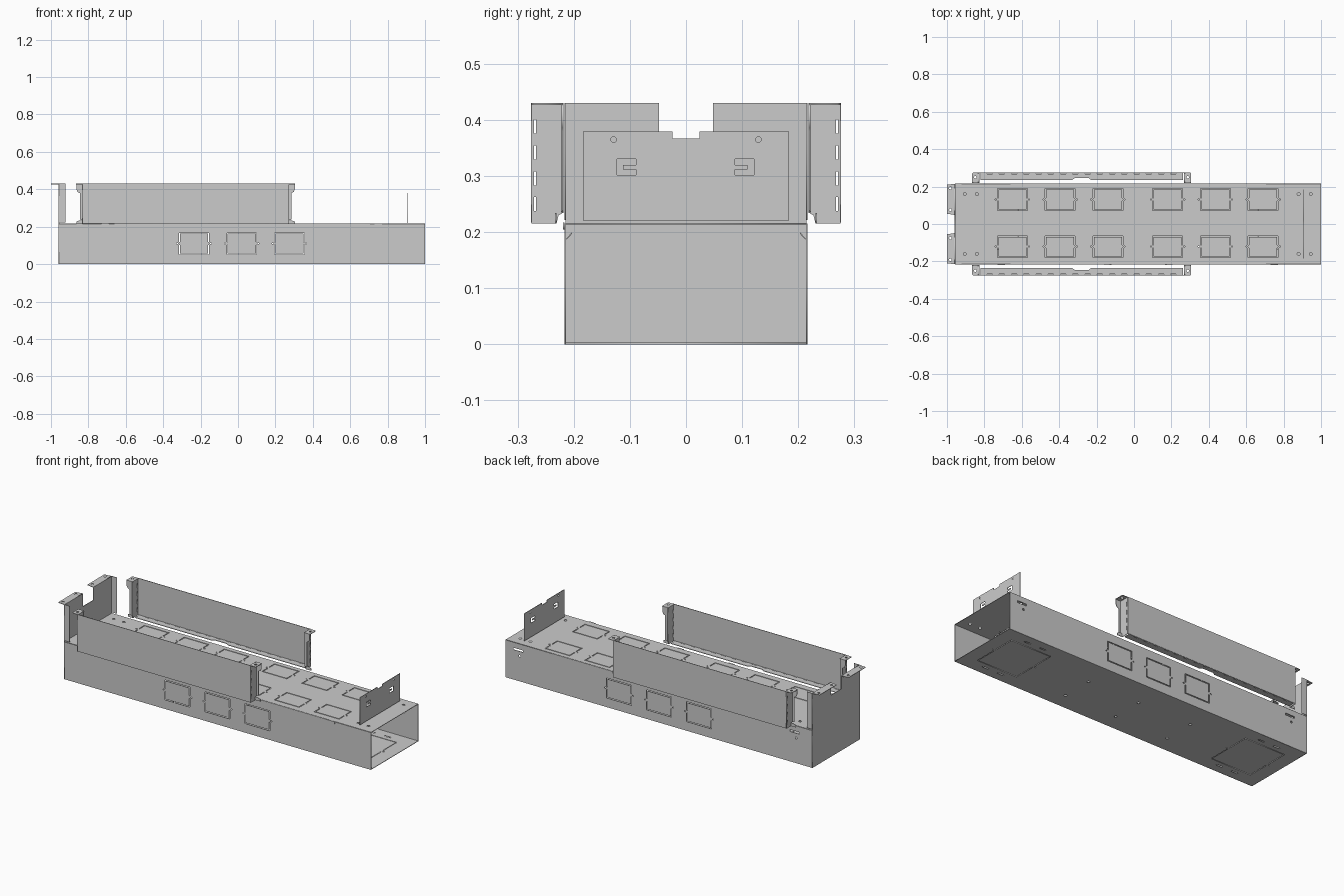
import bpy
import math
from mathutils import Matrix

if "Cube" in bpy.data.objects:
    bpy.data.objects.remove(bpy.data.objects["Cube"])

T = 0.0015  # half thickness of the sheet metal


def frame(plane, d):
    """Matrix taking flat (u, v) to the xy, xz or yz plane at distance d."""
    axes = {'xy': ((1, 0, 0), (0, 1, 0), (0, 0, 1), (0, 0, d)),
            'xz': ((1, 0, 0), (0, 0, 1), (0, -1, 0), (0, d, 0)),
            'yz': ((0, 1, 0), (0, 0, 1), (1, 0, 0), (d, 0, 0))}[plane]
    m = Matrix.Identity(4)
    for c in range(4):
        for r in range(3):
            m[r][c] = axes[c][r]
    return m


def sheet(name, plane, d, outline, holes=()):
    """Thin plate cut from an outline with holes."""
    cu = bpy.data.curves.new(name, 'CURVE')
    cu.dimensions = '2D'
    cu.fill_mode = 'BOTH'
    cu.extrude = T
    for pts in [outline, *holes]:
        sp = cu.splines.new('POLY')
        sp.points.add(len(pts) - 1)
        for p, (u, v) in zip(sp.points, pts):
            p.co = (u, v, 0, 1)
        sp.use_cyclic_u = True
    tmp = bpy.data.objects.new(name + "_outline", cu)
    bpy.context.collection.objects.link(tmp)
    dg = bpy.context.evaluated_depsgraph_get()
    me = bpy.data.meshes.new_from_object(tmp.evaluated_get(dg))
    bpy.data.objects.remove(tmp)
    bpy.data.curves.remove(cu)
    me.name = name
    me.transform(frame(plane, d))
    ob = bpy.data.objects.new(name, me)
    bpy.context.collection.objects.link(ob)
    return ob


def rect(u0, u1, v0, v1):
    return [(u0, v0), (u1, v0), (u1, v1), (u0, v1)]


def slot(u, v, w, h):
    return rect(u - w / 2, u + w / 2, v - h / 2, v + h / 2)


def disc(u, v, r=0.008, n=16):
    return [(u + r * math.cos(2 * math.pi * i / n), v + r * math.sin(2 * math.pi * i / n)) for i in range(n)]


def knockout(u, v, w, h, s=0.005, bridge=0.008):
    """Two U-shaped slits leaving a bridge on each side, plus pry slots."""
    a, b = w / 2, h / 2
    out = []
    for k in (1, -1):
        u_shape = [(-a, bridge), (-a, b), (a, b), (a, bridge), (a - s, bridge),
                   (a - s, b - s), (-a + s, b - s), (-a + s, bridge)]
        out.append([(u + x, v + k * y) for x, y in u_shape])
        out.append(slot(u + k * (a + 0.009), v, 0.007, 0.006))
    return out


def mirrored(pts, s):
    return [(x, s * y) for x, y in pts]


L, R, W, H, TOP = -0.957, 1.0, 0.215, 0.215, 0.43

# Trunk: top plate with twelve knockouts and fixing holes
holes = []
for x in (-0.65, -0.395, -0.14, 0.18, 0.435, 0.69):
    for y in (0.131, -0.121):
        holes += knockout(x, y, 0.16, 0.115)
for x in (-0.905, -0.84, 0.88, 0.945):
    for y in (-0.16, 0.16):
        holes.append(disc(x, y))
sheet("top_plate", 'xy', H, rect(L, R, -W, W), holes)

# Trunk: bottom plate with two large access panels
holes = []
for x in (0.79, -0.75):
    holes += knockout(x, 0, 0.26, 0.27, 0.004)
    for k in (1, -1):
        holes.append(slot(x + k * 0.05, 0.165, 0.04, 0.008))
        holes.append(slot(x + k * 0.05, -0.165, 0.04, 0.008))
for x in (0.35, 0.02, -0.32):
    holes += [disc(x, 0.06), disc(x, -0.12)]
sheet("bottom_plate", 'xy', T, rect(L, R, -W, W), holes)

# Trunk: side walls, three knockouts each
for name, y in (("front_wall", -W), ("back_wall", W)):
    holes = []
    for x in (-0.235, 0.02, 0.275):
        holes += knockout(x, 0.11, 0.16, 0.115)
    if y > 0:
        for x in (0.92, -0.845):
            holes += [slot(x, 0.178, 0.06, 0.011), disc(x - 0.01, 0.145, 0.006)]
    sheet(name, 'xz', y, rect(L, R, 0, H), holes)

# Trunk: small locking tabs along the front top edge
for i, x in enumerate((-0.71, -0.14, 0.185, 0.75)):
    sheet(f"lock_tab_{i}", 'xz', -W - 0.003, rect(x - 0.02, x + 0.02, 0.205, H + 0.002))

# Trunk: corner gussets and floor clip inside
for s in (-1, 1):
    sheet(f"corner_gusset_{s}", 'yz', 0.0,
          [(s * 0.203, 0.197), (s * 0.213, 0.186), (s * 0.213, 0.189), (s * 0.203, 0.2)])

# Closed end: tall plate with a centre notch
N = 0.048
sheet("end_plate", 'yz', L, [(-W, 0), (W, 0), (W, TOP), (N, TOP), (N, 0.355),
                             (-N, 0.355), (-N, TOP), (-W, TOP)])
for s in (-1, 1):
    side = "front" if s < 0 else "back"
    # Closed end: return flange and outward top flange
    sheet(f"end_return_{side}", 'xz', s * W, rect(L, -0.923, 0.222, TOP))
    sheet(f"end_top_flange_{side}", 'xy', TOP - T,
          mirrored([(-1, 0.055), (L, N), (L, W), (-1, W - 0.005)], s),
          [disc(-0.982, s * 0.075, 0.007), disc(-0.982, s * 0.192, 0.007)])

# Raised side panels with folded ends
X0, X1, YO, YI = -0.832, 0.272, 0.275, 0.22
XC = (X0 + X1) / 2
for s in (-1, 1):
    side = "front" if s < 0 else "back"
    sheet(f"{side}_panel", 'xz', s * YO, rect(X0, X1, H + 0.002, TOP))
    # Bottom fold with its shallow notch and a row of bend slots
    bends = [slot(X0 + 0.06 + 0.0655 * i, s * 0.2695, 0.03, 0.003) for i in range(16)]
    fold = [(X0 + 0.01, YO), (X0 + 0.01, 0.236), (XC - 0.05, 0.236), (XC - 0.035, 0.247),
            (XC + 0.035, 0.247), (XC + 0.05, 0.236), (X1 - 0.01, 0.236), (X1 - 0.01, YO)]
    sheet(f"{side}_panel_bottom_fold", 'xy', H + 0.003, mirrored(fold, s), bends)
    for k, xe in ((-1, X0), (1, X1)):
        end = "left" if k < 0 else "right"
        # End return, clipped at the inner bottom corner
        cap = [(YO, TOP), (YO, H), (0.231, H), (0.227, 0.23), (YI, 0.234), (YI, TOP)]
        sheet(f"{side}_panel_{end}_return", 'yz', xe, mirrored_cap := [(s * y, z) for y, z in cap],
              [slot(s * 0.269, 0.25 + 0.046 * i, 0.003, 0.025) for i in range(4)])
        # Inner lip with an ear at the top and bottom
        lip = [(-0.002, TOP), (0.032, TOP), (0.032, 0.4), (0.026, 0.386), (0.014, 0.38),
               (0.014, 0.238), (-0.002, 0.234)]
        sheet(f"{side}_panel_{end}_lip", 'xz', s * YI, [(xe + k * x, z) for x, z in lip])
        ear = [(0, H), (0.032, H), (0.032, 0.228), (0.014, 0.234), (0, 0.234)]
        sheet(f"{side}_panel_{end}_foot", 'xz', s * 0.232, [(xe + k * x, z) for x, z in ear])
        # Top mounting tab with one hole
        sheet(f"{side}_panel_{end}_top_tab", 'xy', TOP - T,
              [(xe + k * x, s * y) for x, y in ((-0.005, YI), (0.034, YI), (0.034, 0.27),
                                                (0.029, YO), (-0.005, YO))],
              [disc(xe + k * 0.016, s * 0.25, 0.007)])

# Upright bracket at the open end, with U-shaped cut-outs and holes
B = 0.184
outline = [(-B, 0.221), (B, 0.221), (B, 0.379), (0.024, 0.379), (0.024, 0.367),
           (-0.024, 0.367), (-0.024, 0.379), (-B, 0.379)]
holes = []
for s in (-1, 1):
    holes.append(disc(s * 0.129, 0.365, 0.005))
    u_cut = [(0, 0), (0.034, 0), (0.034, 0.01), (0.011, 0.01), (0.011, 0.018),
             (0.034, 0.018), (0.034, 0.028), (0, 0.028)]
    holes.append([(s * (0.121 - u) if s > 0 else -0.123 + u, 0.302 + z) for u, z in u_cut])
sheet("open_end_bracket", 'yz', 0.905, outline, holes)
